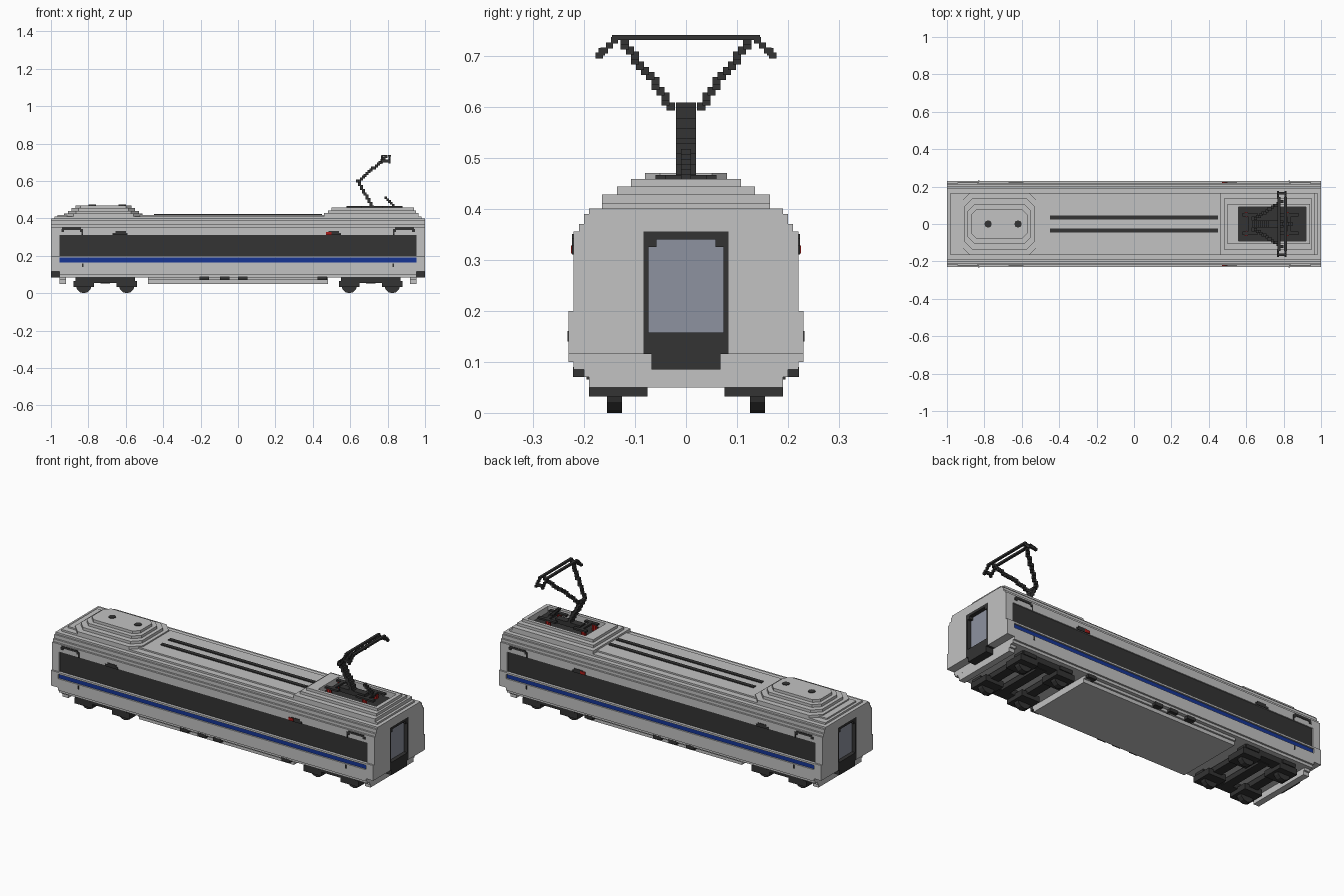
import bpy
import bmesh
from math import pi
from mathutils import Vector, Matrix

default_cube = bpy.data.objects.get("Cube")
if default_cube:
    bpy.data.objects.remove(default_cube, do_unlink=True)


def make_material(name, red, green, blue):
    material = bpy.data.materials.new(name)
    material.use_nodes = True
    colour = (red, green, blue, 1.0)
    material.diffuse_color = colour
    shader = next(n for n in material.node_tree.nodes if n.type == "BSDF_PRINCIPLED")
    shader.inputs["Base Color"].default_value = colour
    return material


light_grey = make_material("light grey paint", .54, .54, .54)
charcoal = make_material("charcoal", .033, .033, .033)
stripe_blue = make_material("stripe blue", .008, .035, .3)
signal_red = make_material("signal red", .4, .012, .01)
pane_grey = make_material("blue grey glass", .27, .29, .35)


class Part:
    """Collects simple solids into one flat-shaded object."""

    def __init__(self, name, material):
        self.name, self.material = name, material
        self.mesh = bmesh.new()

    def box(self, x0, x1, y0, y1, z0, z1):
        low, high = Vector((x0, y0, z0)), Vector((x1, y1, z1))
        size = high - low
        matrix = Matrix.Translation((low + high) / 2) @ Matrix.Diagonal(size).to_4x4()
        bmesh.ops.create_cube(self.mesh, size=1, matrix=matrix)

    def slab(self, x0, x1, half_width, z0, z1):
        self.box(x0, x1, -half_width, half_width, z0, z1)

    def sides(self, x0, x1, y0, y1, z0, z1):
        # the same box on both sides of the car
        self.box(x0, x1, y0, y1, z0, z1)
        self.box(x0, x1, -y1, -y0, z0, z1)

    def corners(self, x0, x1, y0, y1, z0, z1):
        # the same box on both sides and at both ends
        self.sides(x0, x1, y0, y1, z0, z1)
        self.sides(-x1, -x0, y0, y1, z0, z1)

    def ends(self, x0, x1, half_width, z0, z1):
        self.slab(x0, x1, half_width, z0, z1)
        self.slab(-x1, -x0, half_width, z0, z1)

    def octagon(self, x0, x1, w, cut, z0, z1):
        outline = [(x0 + cut, -w), (x1 - cut, -w), (x1, cut - w), (x1, w - cut),
                   (x1 - cut, w), (x0 + cut, w), (x0, w - cut), (x0, cut - w)]
        face = self.mesh.faces.new([self.mesh.verts.new((x, y, z0)) for x, y in outline])
        grown = bmesh.ops.extrude_face_region(self.mesh, geom=[face])
        tops = [v for v in grown["geom"] if isinstance(v, bmesh.types.BMVert)]
        bmesh.ops.translate(self.mesh, verts=tops, vec=(0, 0, z1 - z0))

    def disc(self, centre, radius, depth, axis, segments=12):
        turn = Matrix.Rotation(pi / 2, 4, "X") if axis == "y" else Matrix()
        bmesh.ops.create_cone(self.mesh, cap_ends=True, segments=segments,
                              radius1=radius, radius2=radius, depth=depth,
                              matrix=Matrix.Translation(centre) @ turn)

    def stepped_bar(self, start, end, size, half_width=.005, step=.01):
        # staircase of small blocks between two points
        start, end = Vector(start), Vector(end)
        count = max(1, round(max(abs(c) for c in end - start) / step))
        for i in range(count + 1):
            p = start.lerp(end, i / count)
            x, y, z = (round(c * 100) / 100 for c in p)
            self.box(x - size, x + size, y - half_width, y + half_width, z - size, z + size)

    def finish(self):
        bmesh.ops.recalc_face_normals(self.mesh, faces=self.mesh.faces)
        data = bpy.data.meshes.new(self.name)
        self.mesh.to_mesh(data)
        self.mesh.free()
        data.materials.append(self.material)
        bpy.context.collection.objects.link(bpy.data.objects.new(self.name, data))


END, WALL, DOOR = 1.0, .955, .083

# Underframe steps, open around the bogies
under = Part("underframe", light_grey)
for z0, z1, w in [(.05, .07, .19), (.07, .085, .2)]:
    under.slab(-.48, .48, w, z0, z1)
    under.ends(.92, WALL, w, z0, z1)
under.slab(-WALL, WALL, .22, .085, .1)
under.finish()

# Lower side walls on either side of the stripe, and upper walls
walls = Part("side_walls", light_grey)
for z0, z1, w in [(.1, .165, .23), (.19, .2, .23), (.31, .355, .22)]:
    walls.slab(-WALL, WALL, w, z0, z1)
walls.finish()

stripe = Part("blue_stripe", stripe_blue)
stripe.slab(-WALL, WALL, .222, .165, .19)
stripe.finish()

band = Part("window_band", charcoal)
band.slab(-WALL, WALL, .214, .2, .31)
for x in (-.63, .51):
    band.sides(x - .04, x + .04, .2, .223, .31, .322)
    band.sides(x - .025, x + .03, .2, .223, .32, .332)
band.finish()

lamp = Part("side_lamps", signal_red)
lamp.sides(.47, .5, .2, .225, .312, .328)
lamp.finish()

# End caps leave an opening for the gangway
caps = Part("end_caps", light_grey)
for z0, z1, w in [(.115, .2, .23), (.2, .355, .22)]:
    caps.corners(WALL, END, DOOR, w, z0, z1)
caps.finish()

# Stepped roof
roof = Part("roof", light_grey)
for z0, z1, w, x in [(.355, .37, .21, END), (.37, .39, .2, END), (.39, .4, .19, END),
                     (.4, .41, .165, .98), (.41, .418, .13, .965)]:
    roof.slab(-x, x, w, z0, z1)
roof.finish()

rails = Part("roof_strips", charcoal)
rails.sides(-.45, .45, .024, .046, .417, .423)
rails.finish()

# Closed roof fairing with two small vents
fairing = Part("roof_fairing", light_grey)
for i, w in enumerate((.165, .135, .105, .08)):
    inset = .02 * i
    fairing.octagon(inset - .93, -.51 - inset, w, .05 - .007 * i,
                    .405 + .015 * i, .425 + .015 * i)
fairing.finish()

vents = Part("roof_vents", charcoal)
for x in (-.78, -.62):
    vents.disc((x, 0, .47), .02, .006, "z", 8)
vents.finish()

# Open fairing around the current collector
well = Part("collector_surround", light_grey)
for i, w in enumerate((.165, .135, .108)):
    z0, z1 = .405 + .015 * i, .428 + .015 * i
    well.slab(.46 + .02 * i, .56, w, z0, z1)
    well.slab(.92, .965 - .012 * i, w, z0, z1)
    well.sides(.56, .92, .09, w, z0, z1)
well.finish()

floor = Part("collector_floor", charcoal)
floor.slab(.56, .92, .09, .415, .425)
floor.finish()

insulators = Part("insulators", signal_red)
for x in (.6, .82):
    for y in (-.05, .05):
        insulators.disc((x, y, .44), .014, .036, "z", 8)
insulators.finish()

# Collector: base frame, lower arm, forked upper arm and double head
collector = Part("collector_arm", charcoal)
collector.sides(.58, .66, .04, .06, .456, .466)
collector.sides(.77, .88, .04, .06, .456, .466)
collector.slab(.64, .8, .02, .44, .465)
for x in (.62, .83):
    collector.slab(x - .01, x + .01, .06, .456, .466)
collector.stepped_bar((.72, 0, .46), (.64, 0, .6), .008, .02)
collector.stepped_bar((.84, 0, .46), (.79, 0, .51), .007, .01)
for side in (-1, 1):
    collector.stepped_bar((.65, .03 * side, .6), (.79, .125 * side, .73), .008, .008)
    for x in (.775, .81):
        collector.stepped_bar((x, .14 * side, .73), (x, .17 * side, .705), .006, .007)
    collector.box(.77, .815, .165 * side - .006, .165 * side + .006, .7, .715)
for x in (.775, .81):
    collector.slab(x - .007, x + .007, .145, .73, .74)
collector.finish()

# Gangway frames with recessed panes
frame = Part("gangway_frames", charcoal)
frame.ends(.95, END, DOOR - .015, .085, .115)
frame.ends(.95, END, DOOR, .115, .157)
frame.ends(.95, END, DOOR, .34, .355)
frame.corners(.95, END, .073, DOOR, .157, .34)
frame.corners(.95, END, .058, .074, .325, .34)
frame.ends(.95, .972, DOOR, .157, .34)
frame.finish()

pane = Part("gangway_panes", pane_grey)
pane.ends(.97, .978, .073, .157, .34)
pane.finish()

# Door grab rails and small fittings along the sides
fittings = Part("door_fittings", charcoal)
fittings.corners(.84, .94, .215, .223, .338, .35)
for x in (.83, .93):
    fittings.corners(x, x + .015, .215, .223, .328, .342)
fittings.corners(.83, .836, .215, .223, .31, .33)
fittings.corners(.826, .834, .225, .232, .14, .16)
for x in (-.18, -.07, .025, .45):
    fittings.sides(x - .025, x + .025, .18, .221, .07, .09)
fittings.finish()

# Bogies: side frames, cross beams, axle boxes and wheels
for label, centre in (("front", .71), ("rear", -.71)):
    bogie = Part(label + "_bogie", charcoal)
    bogie.sides(centre - .16, centre + .16, .13, .19, .055, .085)
    for offset in (-.115, 0, .115):
        x = centre + offset
        bogie.slab(x - .025, x + .025, .15, .052, .08)
    for offset in (-.115, .115):
        x = centre + offset
        bogie.sides(x - .055, x + .055, .075, .19, .032, .065)
        bogie.sides(x - .04, x + .04, .15, .195, .065, .088)
        for y in (-.14, .14):
            bogie.disc((x, y, .042), .042, .03, "y")
    bogie.finish()
